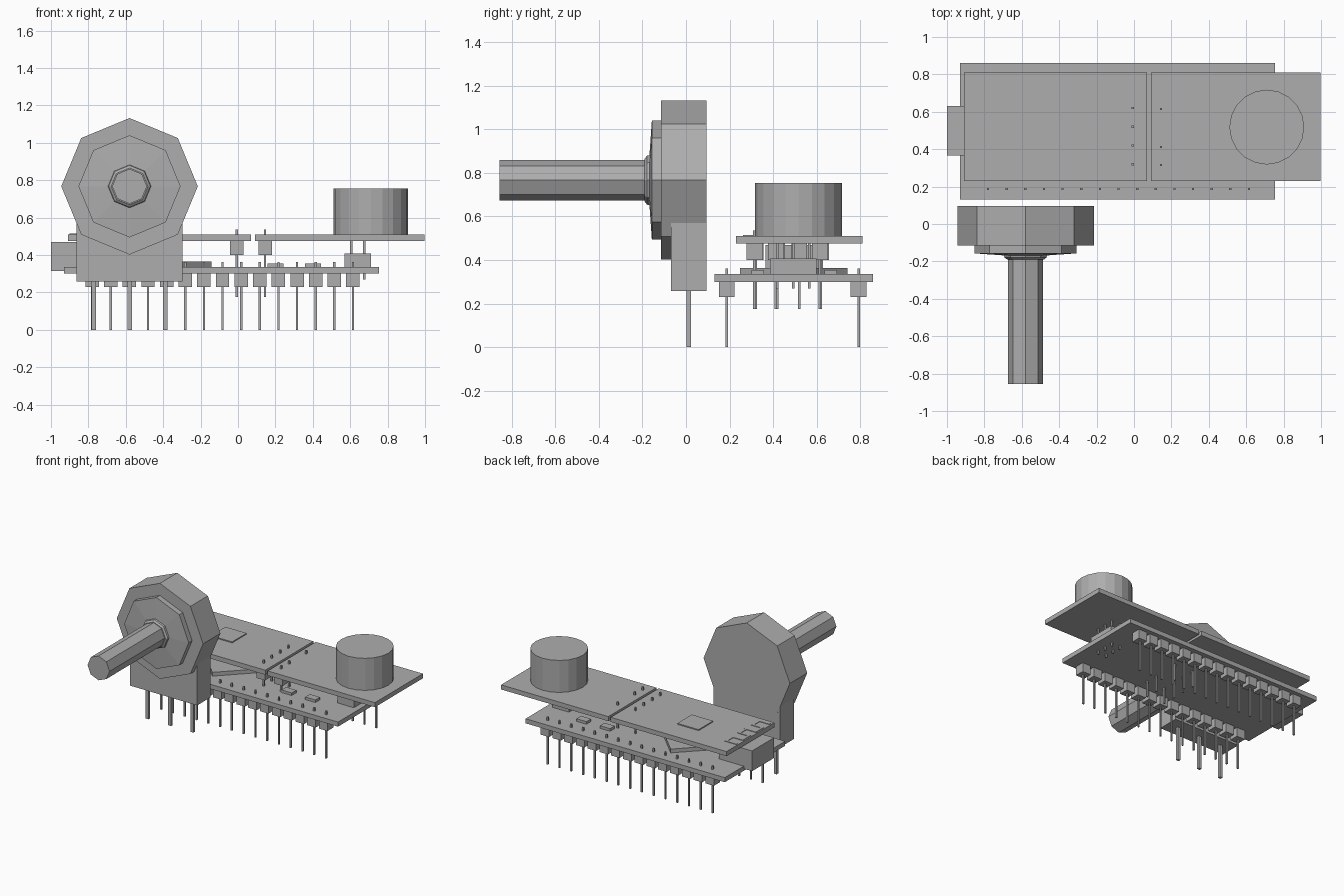
import bpy, bmesh, math
from mathutils import Matrix, Vector

if "Cube" in bpy.data.objects:
    bpy.data.objects.remove(bpy.data.objects["Cube"])

gray = bpy.data.materials.new("plain gray")
gray.diffuse_color = (0.42, 0.42, 0.42, 1)
gray.use_nodes = True
gray.node_tree.nodes["Principled BSDF"].inputs["Base Color"].default_value = gray.diffuse_color


def finish(name, bm):
    bmesh.ops.recalc_face_normals(bm, faces=bm.faces[:])
    mesh = bpy.data.meshes.new(name)
    bm.to_mesh(mesh)
    bm.free()
    mesh.materials.append(gray)
    ob = bpy.data.objects.new(name, mesh)
    bpy.context.collection.objects.link(ob)
    return ob


def add_box(bm, x0, x1, y0, y1, z0, z1, turn=0):
    m = (Matrix.Translation(((x0 + x1) / 2, (y0 + y1) / 2, (z0 + z1) / 2))
         @ Matrix.Rotation(turn, 4, 'Z')
         @ Matrix.Diagonal((x1 - x0, y1 - y0, z1 - z0, 1)))
    bmesh.ops.create_cube(bm, size=1, matrix=m)


def box(name, *dims, turn=0):
    bm = bmesh.new()
    add_box(bm, *dims, turn=turn)
    return finish(name, bm)


def header(name, points, block, pin, half=0.036, t=0.006):
    """Row of pins, each through its own plastic block."""
    bm = bmesh.new()
    for x, y in points:
        if block:
            add_box(bm, x - half, x + half, y - half, y + half, *block)
        add_box(bm, x - t, x + t, y - t, y + t, *pin)
    return finish(name, bm)


# Main circuit board with two long pin rows
box("main_board", -0.93, 0.755, 0.13, 0.86, 0.30, 0.335)
xs = [-0.78 + 0.0996 * i for i in range(15)]
for name, y in (("front_pin_row", 0.187), ("back_pin_row", 0.793)):
    header(name, [(x, y) for x in xs], (0.23, 0.30), (0.0, 0.362))

# Parts on the main board
box("usb_socket", -1.0, -0.72, 0.365, 0.63, 0.315, 0.47)
box("processor_chip", -0.565, -0.215, 0.32, 0.67, 0.335, 0.364, turn=math.pi / 4)
bm = bmesh.new()
for x in (0.20, 0.40):
    for y in (0.33, 0.665):
        add_box(bm, x - 0.043, x + 0.043, y - 0.028, y + 0.028, 0.335, 0.355)
finish("small_chips", bm)
box("end_header_block", 0.57, 0.71, 0.385, 0.60, 0.335, 0.408)
header("end_header_pins", [(x, y) for x in (0.605, 0.675) for y in (0.42, 0.493, 0.566)],
       None, (0.27, 0.475))

# Two raised modules with their headers
box("radio_board", -0.91, 0.07, 0.23, 0.81, 0.475, 0.51)
box("radio_chip", -0.555, -0.375, 0.465, 0.64, 0.51, 0.518)
header("radio_pins", [(-0.007, y) for y in (0.32, 0.42, 0.52, 0.62)],
       (0.40, 0.475), (0.175, 0.535))
box("buzzer_board", 0.09, 0.997, 0.23, 0.81, 0.475, 0.51)
header("buzzer_pins", [(0.145, y) for y in (0.315, 0.412, 0.615)],
       (0.40, 0.475), (0.175, 0.535))

# Zigzag antenna trace on the radio board
bm = bmesh.new()
w, top = 0.009, (0.51, 0.514)
for i in range(6):
    y = 0.27 + 0.08 * i
    add_box(bm, -0.90, -0.80, y - w, y + w, *top)
    if i < 5:
        x = -0.89 if i % 2 else -0.81
        add_box(bm, x - w, x + w, y, y + 0.08, *top)
finish("antenna_trace", bm)

# Buzzer drum
bm = bmesh.new()
bmesh.ops.create_cone(bm, cap_ends=True, segments=20, radius1=0.2, radius2=0.2, depth=0.245,
                      matrix=Matrix.Translation((0.71, 0.518, 0.6325)))
finish("buzzer", bm)

# Eight-sided knob lathed around the y axis
cx, cz = -0.58, 0.767
profile = [(0.365, 0.095), (0.365, -0.115), (0.273, -0.115), (0.273, -0.157), (0.115, -0.168),
           (0.112, -0.18), (0.098, -0.19), (0.093, -0.19), (0.093, -0.856)]
bm = bmesh.new()
rings = [[bm.verts.new((cx + r * math.cos(k * math.pi / 4), y, cz + r * math.sin(k * math.pi / 4)))
          for k in range(8)] for r, y in profile]
for a, b in zip(rings, rings[1:]):
    for k in range(8):
        j = (k + 1) % 8
        bm.faces.new((a[k], a[j], b[j], b[k]))
bm.faces.new(rings[0])
bm.faces.new(rings[-1])
finish("dial_and_shaft", bm)

# Foot of the dial and its three legs
box("dial_foot", cx - 0.283, cx + 0.283, -0.07, 0.0945, 0.257, 0.57)
bm = bmesh.new()
for x in (cx - 0.19, cx, cx + 0.19):
    add_box(bm, x - 0.012, x + 0.012, 0.002, 0.022, 0.0, 0.26)
finish("dial_legs", bm)
